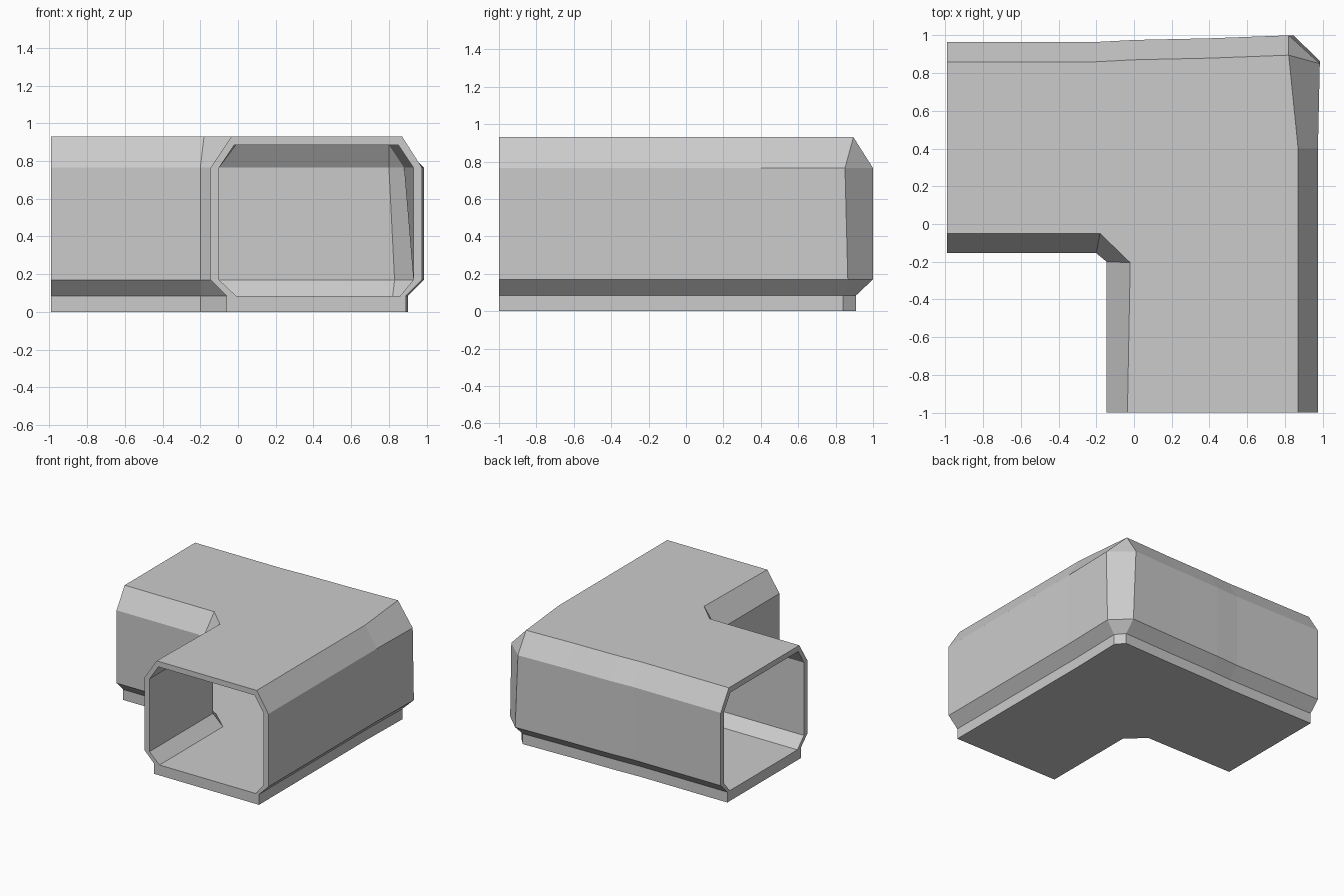
import bpy, bmesh

if "Cube" in bpy.data.objects:
    bpy.data.objects.remove(bpy.data.objects["Cube"])

bm = bmesh.new()


def level(z, arm_in, leg_in, bend, arm_out, leg_out, back, side):
    """One horizontal L-shaped outline.
    arm_in / leg_in: inner wall y and x; bend: two points of the inner corner
    arm_out / leg_out: outer wall y and x; back / side: ends of the outer corner cut"""
    dy = back[1] - arm_out
    pts = [(-0.99, arm_in), bend[0], bend[1], (leg_in, -1),
           (leg_out, -1), (leg_out, 0.4), side, back,
           (0.4, arm_out + dy * 0.55), (0, arm_out + dy * 0.3),
           (-0.2, arm_out), (-0.99, arm_out)]
    return [bm.verts.new((x, y, z)) for x, y in pts]


# Outer shell levels: plinth, flare, wall, roof
wall_bend = ((-0.2, -0.155), (-0.145, -0.2))
base_bend = ((-0.2, -0.07), (-0.06, -0.2))
outer = [
    level(0.0, -0.07, -0.06, base_bend, 0.88, 0.89, (0.84, 0.91), (0.9, 0.84)),
    level(0.085, -0.07, -0.06, base_bend, 0.88, 0.89, (0.84, 0.91), (0.9, 0.84)),
    level(0.17, -0.155, -0.145, wall_bend, 0.965, 0.975, (0.845, 1.0), (0.985, 0.865)),
    level(0.765, -0.155, -0.145, wall_bend, 0.965, 0.975, (0.82, 1.0), (0.985, 0.85)),
    level(0.93, -0.05, -0.035, ((-0.18, -0.05), (-0.02, -0.205)), 0.86, 0.87,
          (0.82, 0.895), (0.82, 0.895)),
]

# Inner shell levels: floor, lower wall, upper wall, ceiling
in_bend = ((-0.18, -0.11), (-0.1, -0.18))
inner = [
    level(0.085, -0.025, -0.01, ((-0.18, -0.025), (-0.01, -0.18)), 0.85, 0.86,
          (0.82, 0.88), (0.875, 0.82)),
    level(0.17, -0.11, -0.1, in_bend, 0.92, 0.93, (0.83, 0.955), (0.935, 0.85)),
    level(0.765, -0.11, -0.1, in_bend, 0.92, 0.93, (0.8, 0.95), (0.88, 0.85)),
    level(0.885, -0.035, -0.02, ((-0.17, -0.035), (-0.01, -0.19)), 0.84, 0.85,
          (0.8, 0.87), (0.8, 0.87)),
]

# Walls between levels, leaving both passage ends open
for shell in (outer, inner):
    for lo, hi in zip(shell, shell[1:]):
        for i in (0, 1, 2, 4, 5, 6, 7, 8, 9, 10):
            bm.faces.new((lo[i], lo[i + 1], hi[i + 1], hi[i]))
    bm.faces.new(shell[0])
    bm.faces.new(shell[-1])

# Rims around the two openings
for a, b in ((3, 4), (11, 0)):
    for s in (a, b):
        for k in range(3):
            bm.faces.new((outer[k + 1][s], outer[k + 2][s],
                          inner[k + 1][s], inner[k][s]))
    bm.faces.new((outer[4][a], outer[4][b], inner[3][b], inner[3][a]))
    bm.faces.new((outer[0][a], outer[0][b], outer[1][b],
                  inner[0][b], inner[0][a], outer[1][a]))

# Merge the pointed roof corner and finish
bmesh.ops.remove_doubles(bm, verts=bm.verts, dist=0.0005)
bmesh.ops.recalc_face_normals(bm, faces=bm.faces)
mesh = bpy.data.meshes.new("corridor_corner")
bm.to_mesh(mesh)
bm.free()
obj = bpy.data.objects.new("corridor_corner", mesh)
bpy.context.collection.objects.link(obj)
